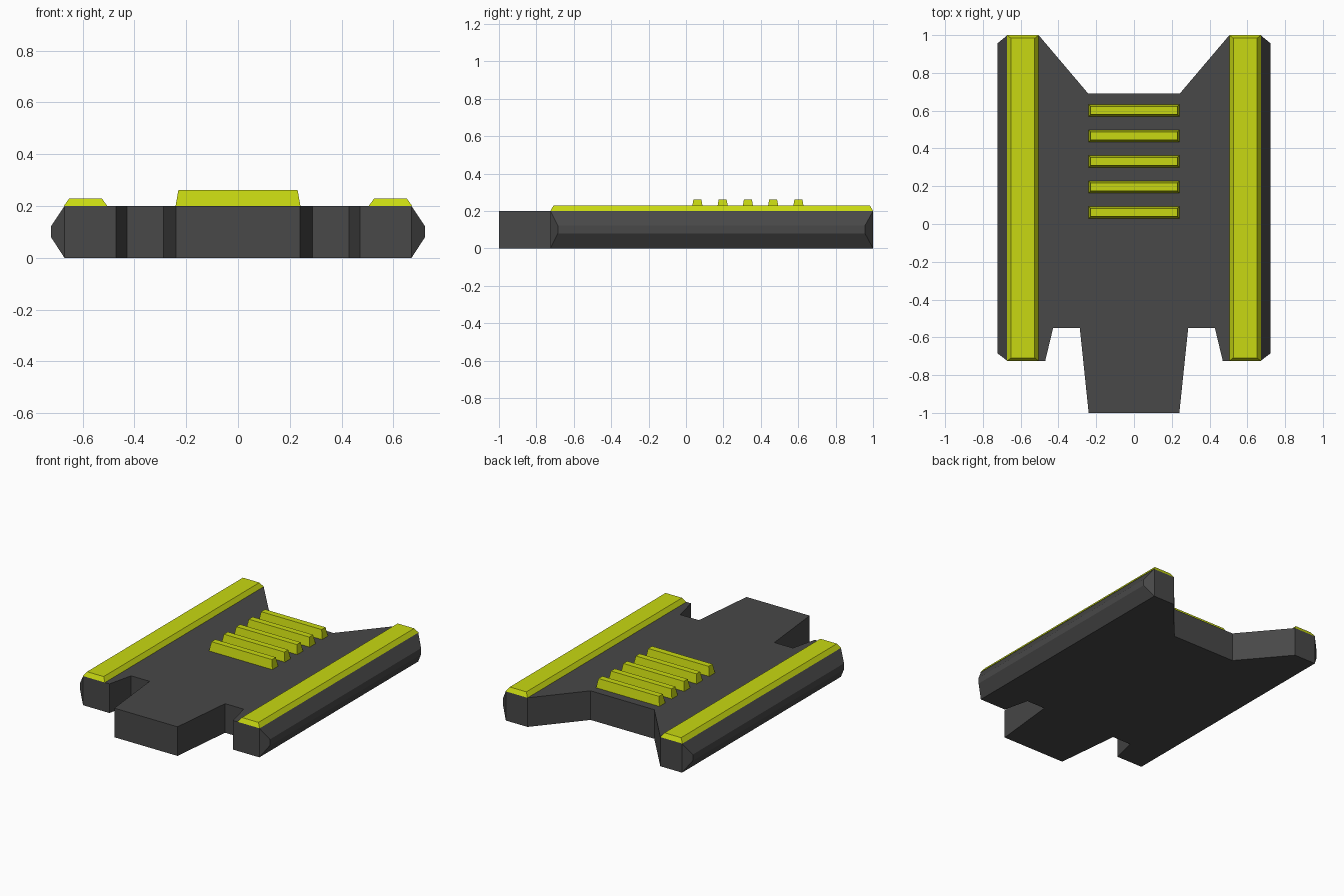
import bpy, bmesh

if "Cube" in bpy.data.objects:
    bpy.data.objects.remove(bpy.data.objects["Cube"])


def material(name, rgb):
    m = bpy.data.materials.new(name)
    m.diffuse_color = (*rgb, 1.0)
    m.use_nodes = True
    m.node_tree.nodes["Principled BSDF"].inputs["Base Color"].default_value = m.diffuse_color
    return m


dark = material("dark grey", (0.065, 0.065, 0.065))
lime = material("lime yellow", (0.58, 0.69, 0.006))


def finish(bm, name, mat):
    bmesh.ops.recalc_face_normals(bm, faces=bm.faces[:])
    mesh = bpy.data.meshes.new(name)
    bm.to_mesh(mesh)
    bm.free()
    mesh.materials.append(mat)
    ob = bpy.data.objects.new(name, mesh)
    bpy.context.collection.objects.link(ob)
    return ob


def tapered_block(name, center, half, top_half, z0, z1):
    """Box whose top is smaller than its base; top_half is (x0, x1, y) extents."""
    bm = bmesh.new()
    bmesh.ops.create_cube(bm, size=2)
    for v in bm.verts:
        hx, hy = top_half if v.co.z > 0 else half
        v.co = (center[0] + v.co.x * hx, center[1] + v.co.y * hy,
                z1 if v.co.z > 0 else z0)
    return finish(bm, name, lime)


# Flat body plate: mirrored outline, extruded upward
right = [(0.24, -1.0), (0.287, -0.55), (0.428, -0.55), (0.47, -0.725),
         (0.67, -0.725), (0.67, 1.0), (0.505, 1.0), (0.242, 0.69)]
outline = right + [(-x, y) for x, y in reversed(right)]
bm = bmesh.new()
base = bm.faces.new([bm.verts.new((x, y, 0)) for x, y in outline])
ext = bmesh.ops.extrude_face_region(bm, geom=[base], use_keep_orig=True)
for v in ext["geom"]:
    if isinstance(v, bmesh.types.BMVert):
        v.co.z = 0.2
bmesh.ops.recalc_face_normals(bm, faces=bm.faces[:])

# Chamfered ridge along each outer side
sides = [f for f in bm.faces if all(abs(v.co.x) > 0.66 for v in f.verts)
         and abs(f.normal.x) > 0.9]
for f in bmesh.ops.extrude_discrete_faces(bm, faces=sides)["faces"]:
    for v in f.verts:
        v.co.x = 0.722 if v.co.x > 0 else -0.722
        v.co.y = 0.957 if v.co.y > 0 else -0.685
        v.co.z = 0.122 if v.co.z > 0.1 else 0.08
finish(bm, "body_plate", dark)

# Raised rails on both sides
for side, s in (("left", -1), ("right", 1)):
    tapered_block(side + "_rail", (s * 0.5885, 0.1375), (0.084, 0.8625),
                  (0.063, 0.846), 0.2, 0.229)

# Five grip ribs across the middle
for i in range(5):
    tapered_block(f"grip_rib_{i + 1}", (0, 0.061 + 0.135 * i), (0.241, 0.032),
                  (0.23, 0.021), 0.2, 0.262)
